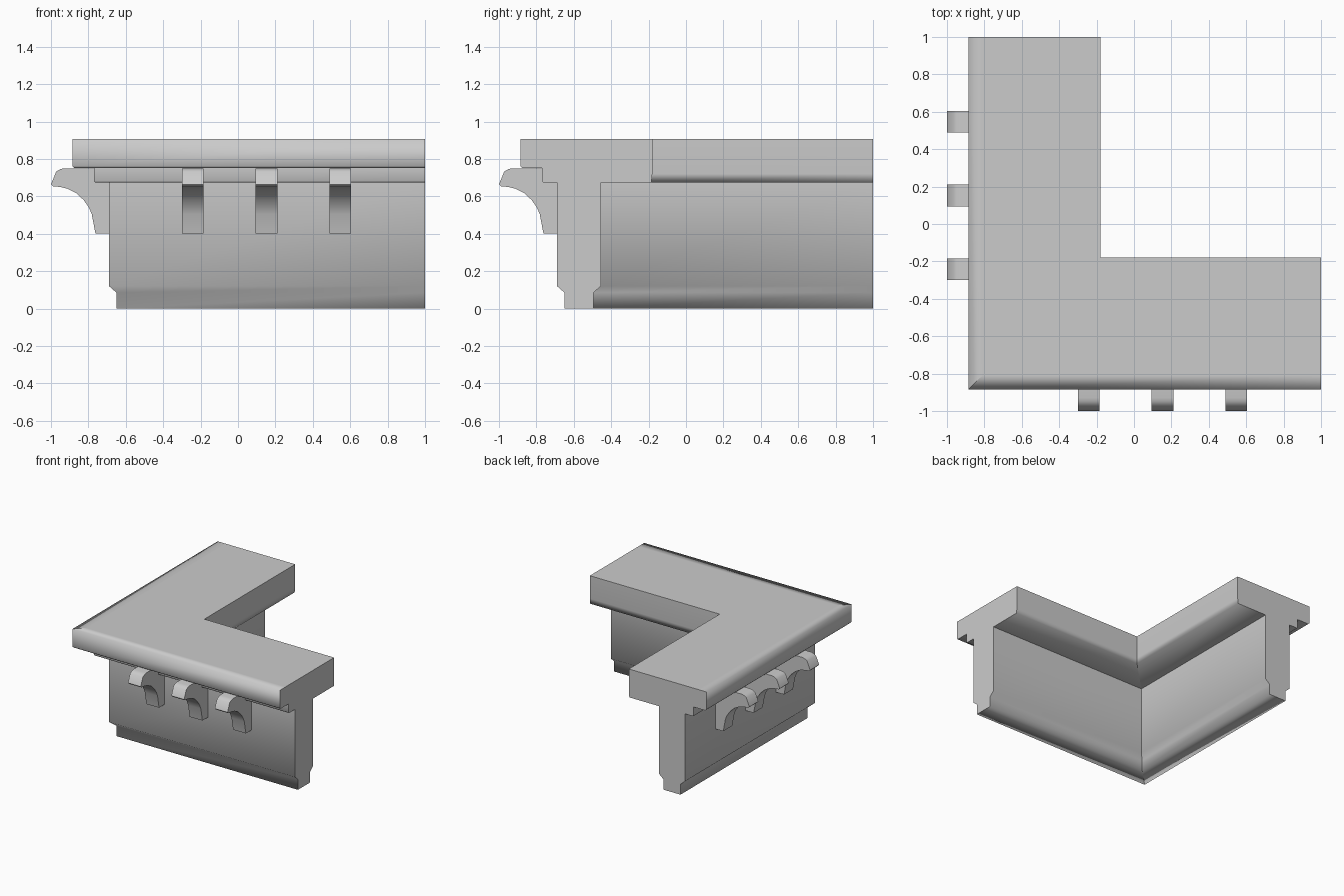
import bpy, bmesh

cube = bpy.data.objects.get("Cube")
if cube:
    bpy.data.objects.remove(cube, do_unlink=True)

stone = bpy.data.materials.new("grey stone")
stone.use_nodes = True
GREY = (0.6, 0.6, 0.6, 1)
stone.diffuse_color = GREY
stone.node_tree.nodes["Principled BSDF"].inputs["Base Color"].default_value = GREY


def sweep(name, profile, stations, sharp_points=(), sharp_stations=()):
    """Join copies of a closed profile; each station maps (offset, z) to a point."""
    bm = bmesh.new()
    rings = [[bm.verts.new(place(d, z)) for d, z in profile] for place in stations]
    n = len(profile)
    for a, b in zip(rings, rings[1:]):
        for i in range(n):
            j = (i + 1) % n
            bm.faces.new((a[i], a[j], b[j], b[i]))
    caps = [bm.faces.new(rings[0]), bm.faces.new(rings[-1])]
    bmesh.ops.recalc_face_normals(bm, faces=bm.faces)
    for f in bm.faces:
        f.smooth = f not in caps
    # Crisp ends, mitre and chosen lengthwise edges
    for cap in caps:
        for e in cap.edges:
            e.smooth = False
    for s in sharp_stations:
        for i in range(n):
            bm.edges.get((rings[s][i], rings[s][(i + 1) % n])).smooth = False
    for a, b in zip(rings, rings[1:]):
        for i in sharp_points:
            bm.edges.get((a[i], b[i])).smooth = False
    mesh = bpy.data.meshes.new(name)
    bm.to_mesh(mesh)
    bm.free()
    mesh.materials.append(stone)
    obj = bpy.data.objects.new(name, mesh)
    bpy.context.collection.objects.link(obj)
    return obj


# Wall and coping: one section mitred around the corner
section = [
    (-.65, 0), (-.65, .085), (-.69, .12), (-.69, .675),
    (-.765, .675), (-.77, .682), (-.77, .752),
    (-.875, .752), (-.885, .762), (-.885, .907), (-.81, .907),
    (-.18, .907), (-.18, .72), (-.185, .675),
    (-.455, .675), (-.455, .12), (-.495, .085), (-.495, 0),
]
sweep("corner_wall", section,
      [lambda d, z: (d, 1, z), lambda d, z: (d, d, z), lambda d, z: (1, d, z)],
      sharp_points=(3, 6, 11, 14), sharp_stations=(1,))

# Curved brackets under the coping, three on each outer side
bracket = [
    (-.69, .4), (-.762, .4), (-.782, .505), (-.797, .54), (-.825, .58),
    (-.865, .617), (-.91, .64), (-.95, .65), (-.99, .654), (-1, .664),
    (-.972, .732), (-.95, .745), (-.93, .75), (-.76, .75), (-.69, .75),
]
HALF = .058
for k, c in enumerate((-.242, .152, .547), 1):
    sweep(f"front_bracket_{k}", bracket,
          [lambda d, z, t=c + s * HALF: (t, d, z) for s in (-1, 1)],
          sharp_points=(0, 1, 8, 9, 14))
    sweep(f"side_bracket_{k}", bracket,
          [lambda d, z, t=c + s * HALF: (d, t, z) for s in (-1, 1)],
          sharp_points=(0, 1, 8, 9, 14))
